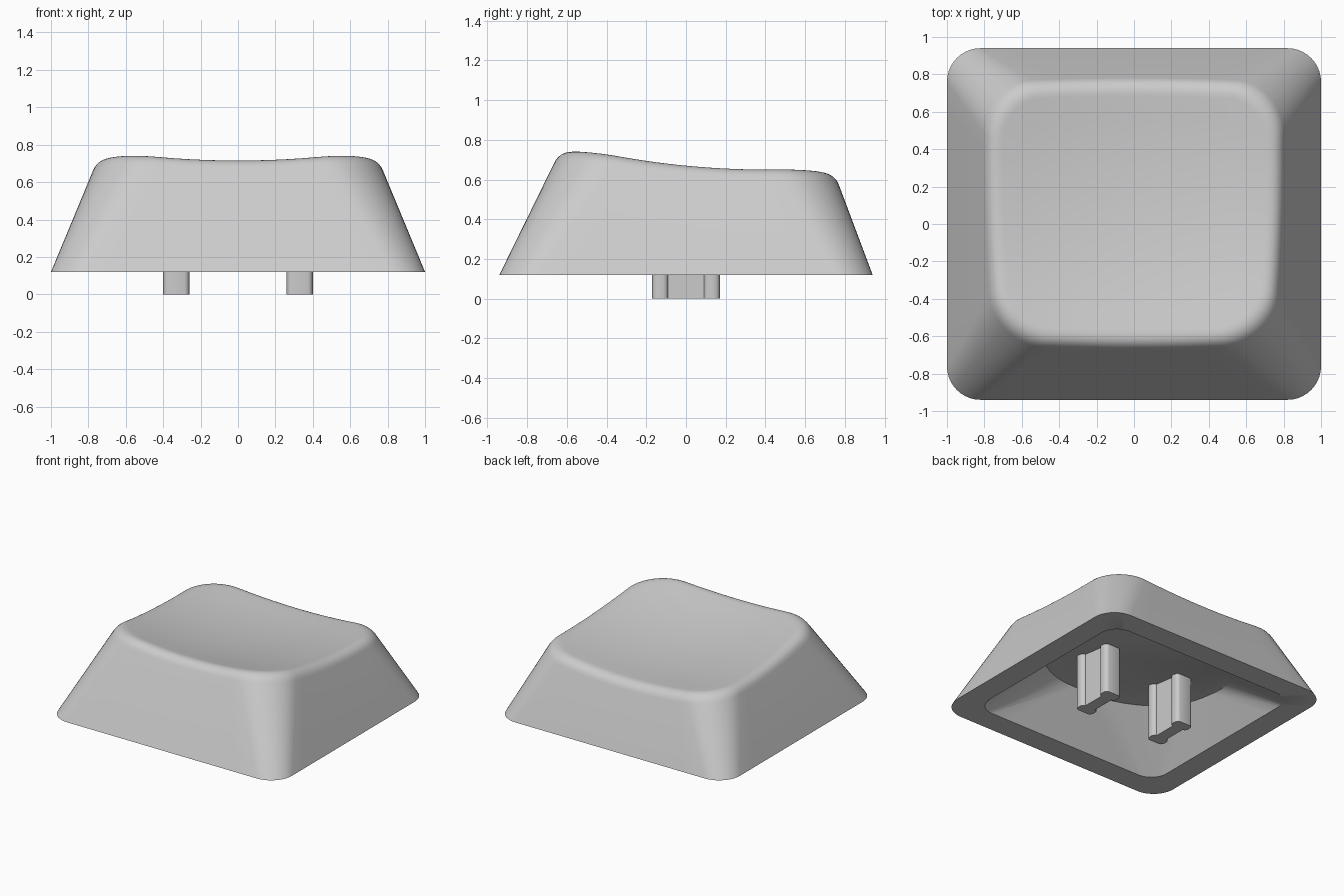
import bpy, bmesh, math
from mathutils import Vector

cube = bpy.data.objects.get("Cube")
if cube:
    bpy.data.objects.remove(cube)

grey = bpy.data.materials.new("light grey plastic")
grey.use_nodes = True
grey.diffuse_color = (0.6, 0.6, 0.6, 1)
grey.node_tree.nodes["Principled BSDF"].inputs["Base Color"].default_value = (0.6, 0.6, 0.6, 1)

BASE = 0.12      # height of the lower edge
ARC, SIDE = 10, 10   # segments per corner and per straight side


def outline(hx, y0, y1, r):
    """Rounded rectangle, always with the same number of points."""
    centres = [(hx - r, y1 - r), (r - hx, y1 - r), (r - hx, y0 + r), (hx - r, y0 + r)]
    arcs = []
    for q, (cx, cy) in enumerate(centres):
        angles = [(q + k / ARC) * math.pi / 2 for k in range(ARC + 1)]
        arcs.append([Vector((cx + r * math.cos(a), cy + r * math.sin(a))) for a in angles])
    pts = []
    for q in range(4):
        end, start = arcs[q][-1], arcs[(q + 1) % 4][0]
        pts += arcs[q] + [end.lerp(start, k / SIDE) for k in range(1, SIDE)]
    return pts


def wall(z, inset=0.0):
    """Outer cross-section of the tapered body at height z."""
    h = z - BASE
    return outline(1 - 0.415 * h - inset, -0.94 + 0.49 * h + inset,
                   0.94 - 0.375 * h - inset, 0.18 + 0.2 * h - inset)


def dish(x, y):
    """Tilted, scooped top surface."""
    return 0.61 - 0.104 * y + 0.12 * x * x + 0.13 * y * y


def ceiling(y):
    return 0.41 - 0.12 * y


def on_dish(p):
    return Vector((p.x, p.y, dish(p.x, p.y)))


def bridge(bm, a, b):
    for i in range(len(a)):
        j = (i + 1) % len(a)
        bm.faces.new((a[i], a[j], b[j], b[i]))


def finish(bm, name):
    bmesh.ops.recalc_face_normals(bm, faces=bm.faces)
    mesh = bpy.data.meshes.new(name)
    bm.to_mesh(mesh)
    bm.free()
    obj = bpy.data.objects.new(name, mesh)
    bpy.context.collection.objects.link(obj)
    mesh.materials.append(grey)
    bpy.ops.object.select_all(action='DESELECT')
    obj.select_set(True)
    bpy.context.view_layer.objects.active = obj
    bpy.ops.object.shade_smooth_by_angle(angle=math.radians(38))
    return obj


# Soft rim: for every column, a curve from the wall over onto the dish
STEPS = 8
columns = []
for i in range(len(wall(BASE))):
    z = 0.65
    for _ in range(8):
        p = wall(z)[i]
        z = dish(p.x, p.y)
    corner = p.to_3d() + Vector((0, 0, z))
    low = wall(z - 0.065)[i].to_3d() + Vector((0, 0, z - 0.065))
    inner = on_dish(wall(z, 0.075)[i])
    columns.append([low.lerp(corner, t).lerp(corner.lerp(inner, t), t)
                    for t in (k / STEPS for k in range(STEPS + 1))])

# Rings from the cavity ceiling, down and round the lower edge, up to the dish
rings = [[(p.x, p.y, ceiling(p.y)) for p in outline(0.65, -0.57, 0.67, 0.56)],
         [(p.x, p.y, BASE) for p in outline(0.82, -0.76, 0.76, 0.14)],
         [(p.x, p.y, BASE) for p in wall(BASE)]]
rings += [[c[k] for c in columns] for k in range(STEPS + 1)]
middle = Vector((0, 0.06, 0))
for f in (0.85, 0.7, 0.55, 0.4, 0.25, 0.12):
    rings.append([on_dish(middle.lerp(c[-1], f)) for c in columns])

bm = bmesh.new()
loops = [[bm.verts.new(p) for p in ring] for ring in rings]
for a, b in zip(loops, loops[1:]):
    bridge(bm, a, b)
bm.faces.new(loops[0])
top = bm.verts.new(on_dish(middle))
for i, v in enumerate(loops[-1]):
    bm.faces.new((v, loops[-1][(i + 1) % len(loops[-1])], top))
finish(bm, "keycap_shell")

# Two dog-bone stems under the cap
quarter = [(0.045, 0.09), (0.057, 0.093), (0.066, 0.102), (0.07, 0.115),
           (0.07, 0.14), (0.066, 0.156), (0.057, 0.166), (0.045, 0.17)]
half = quarter + [(-x, y) for x, y in reversed(quarter)]
section = half + [(-x, -y) for x, y in half]
for side, name in ((1, "left_stem"), (-1, "right_stem")):
    bm = bmesh.new()
    foot = [bm.verts.new((side * 0.33 + x, y, 0)) for x, y in section]
    head = [bm.verts.new((v.co.x, v.co.y, ceiling(v.co.y) + 0.01)) for v in foot]
    bridge(bm, foot, head)
    bm.faces.new(foot)
    bm.faces.new(head)
    finish(bm, name)
